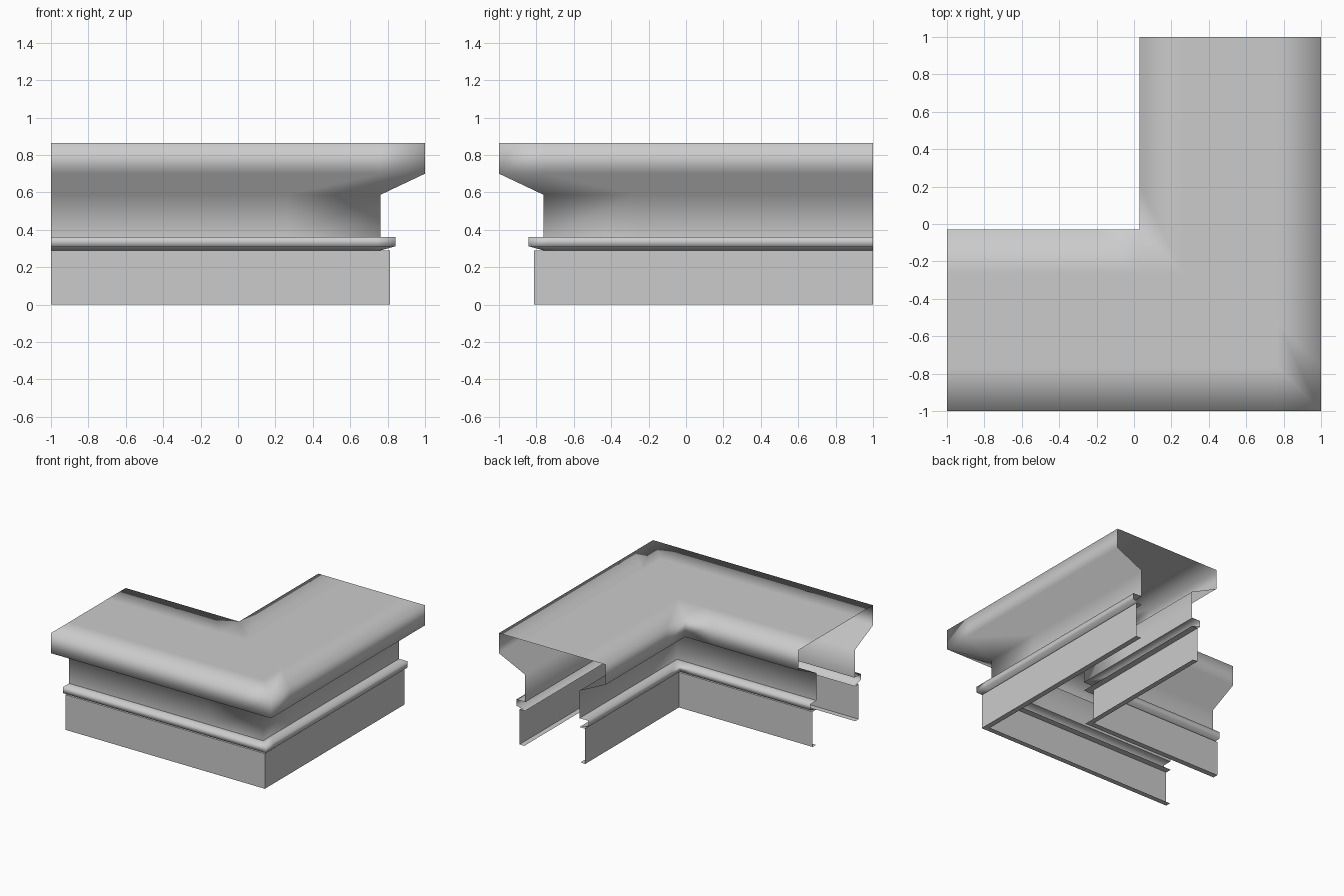
import bpy, bmesh, math

if "Cube" in bpy.data.objects:
    bpy.data.objects.remove(bpy.data.objects["Cube"])

# Profile points are (u, z, inset): u is the distance from the origin towards the
# outer side, inset is how far before the mitre the extra edge loop sits.
def mirrored(profile):
    """Same profile flipped for the inner side of the L (u runs 0.03..1)."""
    return [(1.03 - u, z, i) for u, z, i in reversed(profile)]


def sweep(name, strips, smooth_angle=None):
    """Sweep open profiles along the L with a mitred corner."""
    bm = bmesh.new()
    for strip in strips:
        rows = []
        for u, z, i in strip:
            path = [(-1, -u), (u - i, -u), (u, -u), (u, i - u), (u, 1)]
            rows.append([bm.verts.new((x, y, z)) for x, y in path])
        for a, b in zip(rows, rows[1:]):
            for k in range(len(a) - 1):
                bm.faces.new((a[k], a[k + 1], b[k + 1], b[k]))
    mesh = bpy.data.meshes.new(name)
    bm.to_mesh(mesh)
    bm.free()
    obj = bpy.data.objects.new(name, mesh)
    bpy.context.collection.objects.link(obj)
    bpy.ops.object.select_all(action='DESELECT')
    obj.select_set(True)
    bpy.context.view_layer.objects.active = obj
    if smooth_angle is None:
        bpy.ops.object.shade_smooth()
    else:
        bpy.ops.object.shade_smooth_by_angle(angle=math.radians(smooth_angle))
    return obj


# Cap: neck, flared underside, vertical rim and flat top, fully smooth shaded
cap = [(0.763, 0.36, 0.5), (0.763, 0.588, 0.5), (1.0, 0.70, 0.24),
       (1.0, 0.865, 0.24), (0.765, 0.865, 0.24)]
sweep("cap_moulding", [cap + mirrored(cap)])

# Bead band below the neck, outer and inner runs
band = [(0.763, 0.29, 0.1), (0.842, 0.312, 0.1), (0.842, 0.362, 0.1), (0.763, 0.362, 0.1)]
sweep("bead_band", [band, mirrored(band)])

# Plinth walls with small lips at bottom and top
plinth = [(0.77, 0.0, 0.1), (0.814, 0.0, 0.1), (0.814, 0.289, 0.1), (0.763, 0.289, 0.1)]
sweep("plinth", [plinth, mirrored(plinth)], 30)
